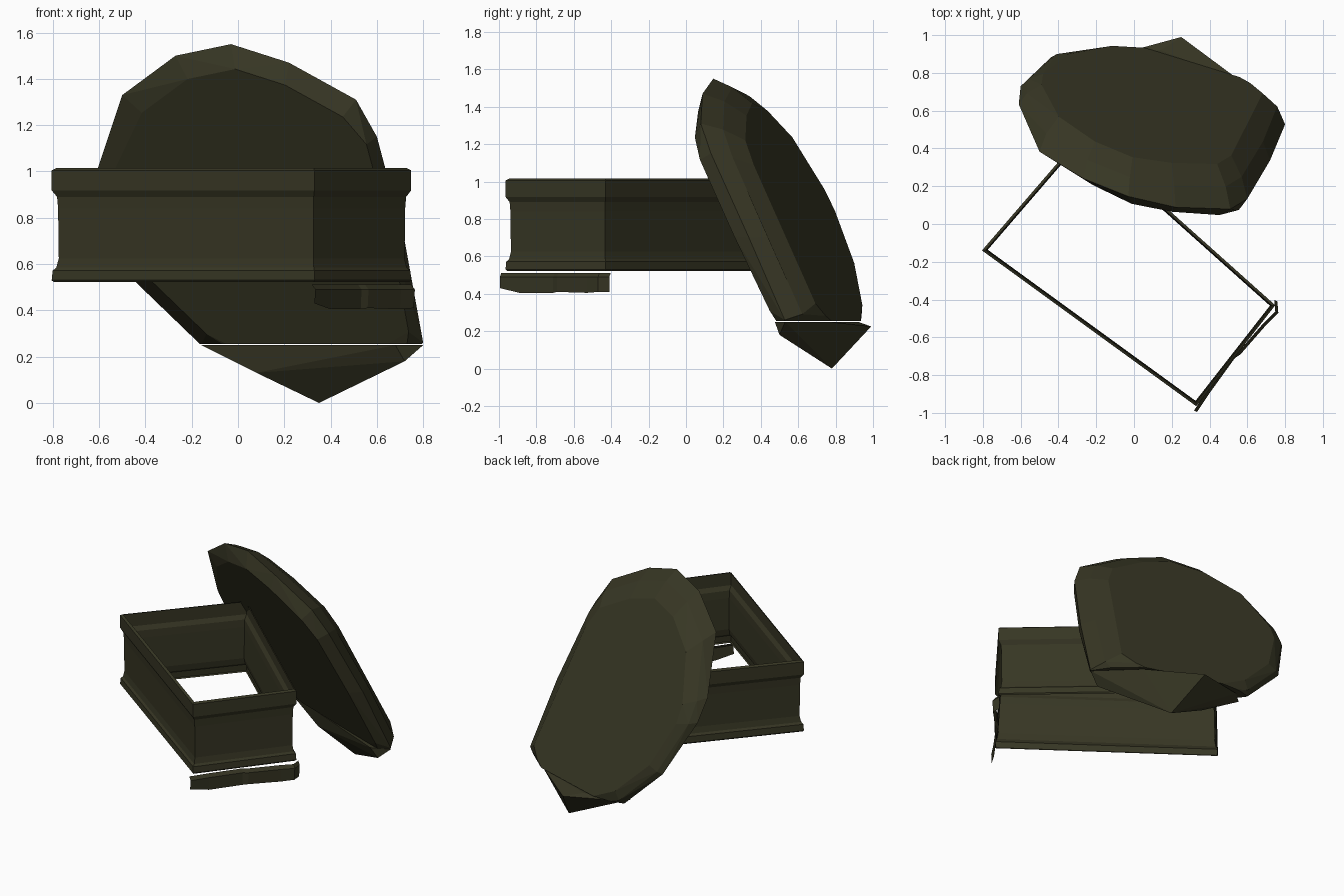
import bpy, bmesh, math
from mathutils import Vector

if "Cube" in bpy.data.objects:
    bpy.data.objects.remove(bpy.data.objects["Cube"])

# Weathered stone colour
stone = bpy.data.materials.new("dark_olive_stone")
stone.diffuse_color = (0.038, 0.037, 0.0175, 1)
stone.use_nodes = True
stone.node_tree.nodes["Principled BSDF"].inputs["Base Color"].default_value = stone.diffuse_color


def finish(name, bm):
    me = bpy.data.meshes.new(name)
    bm.to_mesh(me)
    bm.free()
    me.materials.append(stone)
    ob = bpy.data.objects.new(name, me)
    bpy.context.collection.objects.link(ob)
    return ob


def strip(name, rings, closed):
    """Sheet joining successive rows of points."""
    bm = bmesh.new()
    rows = [[bm.verts.new(p) for p in r] for r in rings]
    n = len(rings[0])
    for a, b in zip(rows, rows[1:]):
        for i in range(n if closed else n - 1):
            j = (i + 1) % n
            bm.faces.new((a[i], a[j], b[j], b[i]))
    return finish(name, bm)


def hull(points):
    bm = bmesh.new()
    for p in points:
        bm.verts.new(p)
    bmesh.ops.convex_hull(bm, input=bm.verts)
    bmesh.ops.delete(bm, geom=[v for v in bm.verts if not v.link_faces], context='VERTS')
    bmesh.ops.recalc_face_normals(bm, faces=bm.faces)
    return bm


# Open box: thin walls with a flared foot and rim
corners = [(-0.805, -0.14), (0.33, -0.965), (0.748, -0.43), (-0.27, 0.48)]


def box_ring(inset, z):
    ring = []
    for i, c in enumerate(corners):
        c = Vector(c)
        to_prev = (Vector(corners[i - 1]) - c).normalized()
        to_next = (Vector(corners[(i + 1) % 4]) - c).normalized()
        p = c + (to_prev + to_next) * inset
        ring.append((p.x, p.y, z))
    return ring


profile = [(0.006, 0.522), (0.0, 0.53), (0.003, 0.572), (0.014, 0.585), (0.021, 0.625),
           (0.019, 0.84), (0.016, 0.89), (0.0, 0.918), (0.0, 1.005), (0.014, 1.015)]
strip("box_walls", [box_ring(i, z) for i, z in profile], True)

# Broken foot moulding hanging below the short side
path = [(0.33, -0.995, 0.43), (0.40, -0.89, 0.405), (0.53, -0.71, 0.405),
        (0.56, -0.69, 0.41), (0.70, -0.53, 0.405), (0.76, -0.47, 0.41), (0.755, -0.41, 0.41)]
strip("broken_moulding", [
    [(x, y, z) for x, y, z in path],
    [(x + 0.004, y, 0.49) for x, y, z in path],
    [(x - 0.012, y + 0.008, 0.512) for x, y, z in path]], False)

# Leaning lid: outline as x, z and distance along the slab normal
normal = Vector((0.366, 0.827, 0.426))
outline = [(-0.03, 1.55, 0.77), (0.22, 1.47, 0.78), (0.51, 1.31, 0.81), (0.60, 1.15, 0.82),
           (0.64, 1.00, 0.83), (0.72, 0.70, 0.84), (0.80, 0.26, 0.84), (0.72, 0.18, 0.78),
           (0.35, 0.0, 0.773), (-0.16, 0.25, 0.80), (-0.44, 0.52, 0.79),
           (-0.60, 0.86, 0.75), (-0.61, 1.00, 0.727), (-0.50, 1.33, 0.70), (-0.27, 1.50, 0.74)]
cx, cz = 0.1, 0.78


def on_slab(x, z, d):
    return (x * -normal.x - z * normal.z + d) / normal.y


points = []
for x, z, d in outline:
    points.append((x, on_slab(x, z, d), z))
    # underside edge (set in further at the head), bevel step and back face edge
    under = 0.86 if z > 1.3 else 0.91
    for scale, depth in ((under, None), (0.94, 0.55), (0.83, 1.0)):
        sx, sz = cx + (x - cx) * scale, cz + (z - cz) * scale
        back = 0.895 + 0.11 * sx
        dd = 0.735 - 0.025 * sz + 0.06 * sx if depth is None else d + (back - d) * depth
        points.append((sx, on_slab(sx, sz, dd), sz))
bm = hull(points)
bmesh.ops.dissolve_limit(bm, angle_limit=math.radians(3), verts=bm.verts, edges=bm.edges)
bmesh.ops.bisect_plane(bm, geom=bm.verts[:] + bm.edges[:] + bm.faces[:],
                       plane_co=(0, 0, 0.255), plane_no=(0, 0, 1), clear_inner=True)
bmesh.ops.holes_fill(bm, edges=[e for e in bm.edges if e.is_boundary], sides=0)
finish("leaning_lid", bm)

# Chunk snapped off the lid's lower end
chunk = [(0.35, 0.78, 0.0), (0.25, 0.99, 0.225), (0.80, 0.53, 0.25), (0.72, 0.50, 0.18),
         (0.68, 0.475, 0.25), (-0.16, 0.83, 0.25), (-0.08, 0.90, 0.25),
         (0.14, 0.92, 0.25), (0.56, 0.76, 0.25), (0.08, 0.76, 0.13)]
finish("lid_chunk", hull(chunk))
